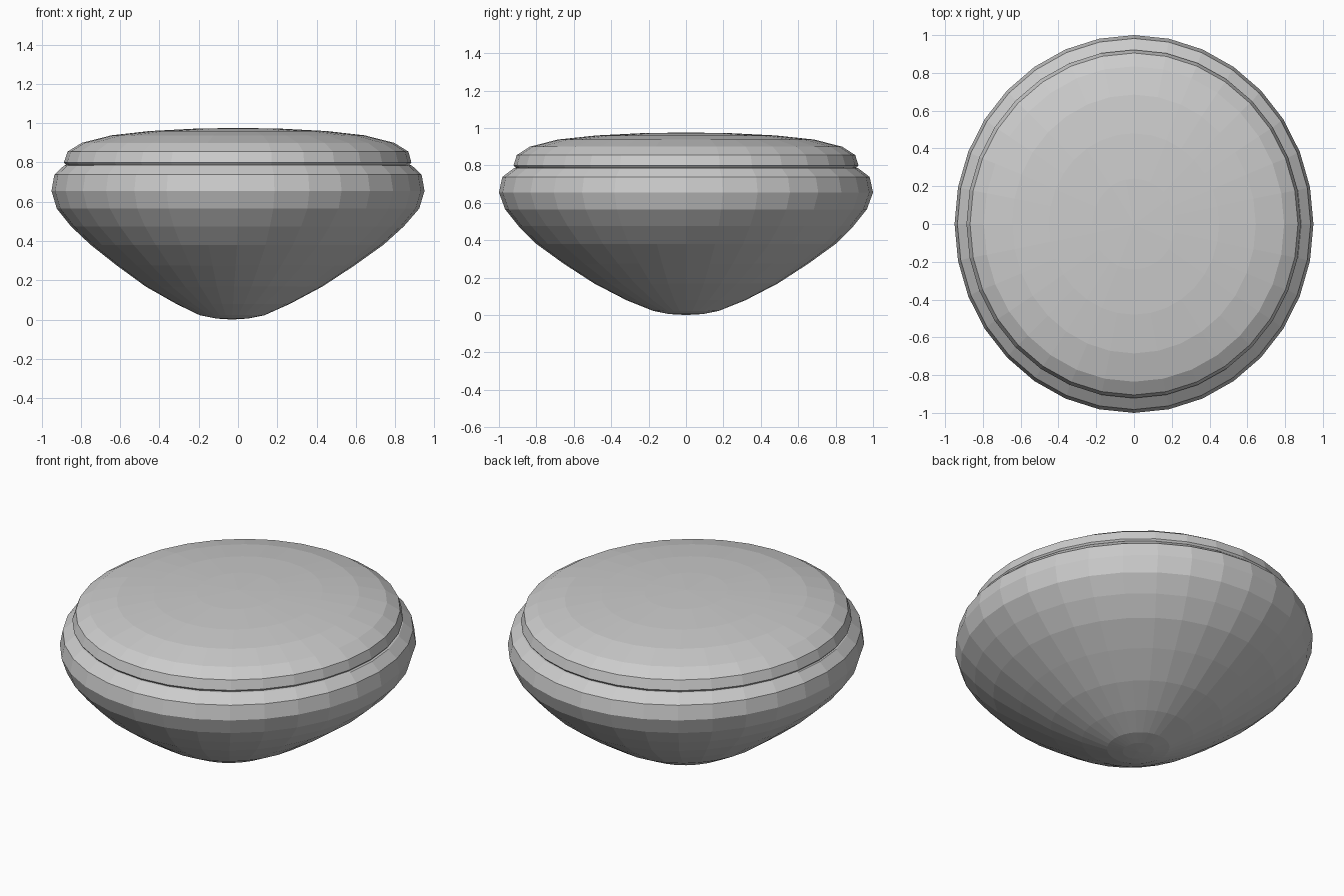
import bpy, bmesh, math

if "Cube" in bpy.data.objects:
    bpy.data.objects.remove(bpy.data.objects["Cube"])

SEGMENTS = 32


def loft(name, bottom, rings, top):
    """Closed flat-faced solid from oval rings (rx, ry, z, centre x) between two poles."""
    bm = bmesh.new()
    loops = []
    for rx, ry, z, cx in rings:
        loops.append([bm.verts.new((cx + rx * math.cos(math.tau * i / SEGMENTS),
                                    ry * math.sin(math.tau * i / SEGMENTS), z))
                      for i in range(SEGMENTS)])
    low = bm.verts.new(bottom)
    high = bm.verts.new(top)
    for i in range(SEGMENTS):
        j = (i + 1) % SEGMENTS
        bm.faces.new((low, loops[0][j], loops[0][i]))
        bm.faces.new((high, loops[-1][i], loops[-1][j]))
        for a, b in zip(loops, loops[1:]):
            bm.faces.new((a[i], a[j], b[j], b[i]))
    bmesh.ops.recalc_face_normals(bm, faces=bm.faces)
    mesh = bpy.data.meshes.new(name)
    bm.to_mesh(mesh)
    bm.free()
    obj = bpy.data.objects.new(name, mesh)
    bpy.context.collection.objects.link(obj)
    return obj


# Rounded tapering body, its lowest point slightly left of centre
loft("body", (-0.03, 0, 0.0), [
    (0.08, 0.09, 0.005, -0.03),
    (0.165, 0.175, 0.022, -0.03),
    (0.29, 0.32, 0.08, -0.025),
    (0.45, 0.49, 0.168, -0.02),
    (0.605, 0.655, 0.275, -0.012),
    (0.745, 0.80, 0.38, -0.005),
    (0.848, 0.895, 0.475, -0.003),
    (0.923, 0.967, 0.565, 0),
    (0.95, 1.0, 0.655, 0),
    (0.935, 0.982, 0.738, 0),
    (0.885, 0.92, 0.785, 0),
    (0.85, 0.885, 0.79, 0),
], (0, 0, 0.79))

# Shallow domed cap with a narrow lip
loft("cap", (0, 0, 0.78), [
    (0.85, 0.885, 0.78, 0),
    (0.875, 0.912, 0.788, -0.002),
    (0.885, 0.922, 0.80, -0.002),
    (0.868, 0.905, 0.855, 0),
    (0.795, 0.835, 0.90, 0),
    (0.645, 0.685, 0.938, 0),
    (0.45, 0.48, 0.96, 0),
    (0.22, 0.24, 0.972, 0),
], (0, 0, 0.976))
